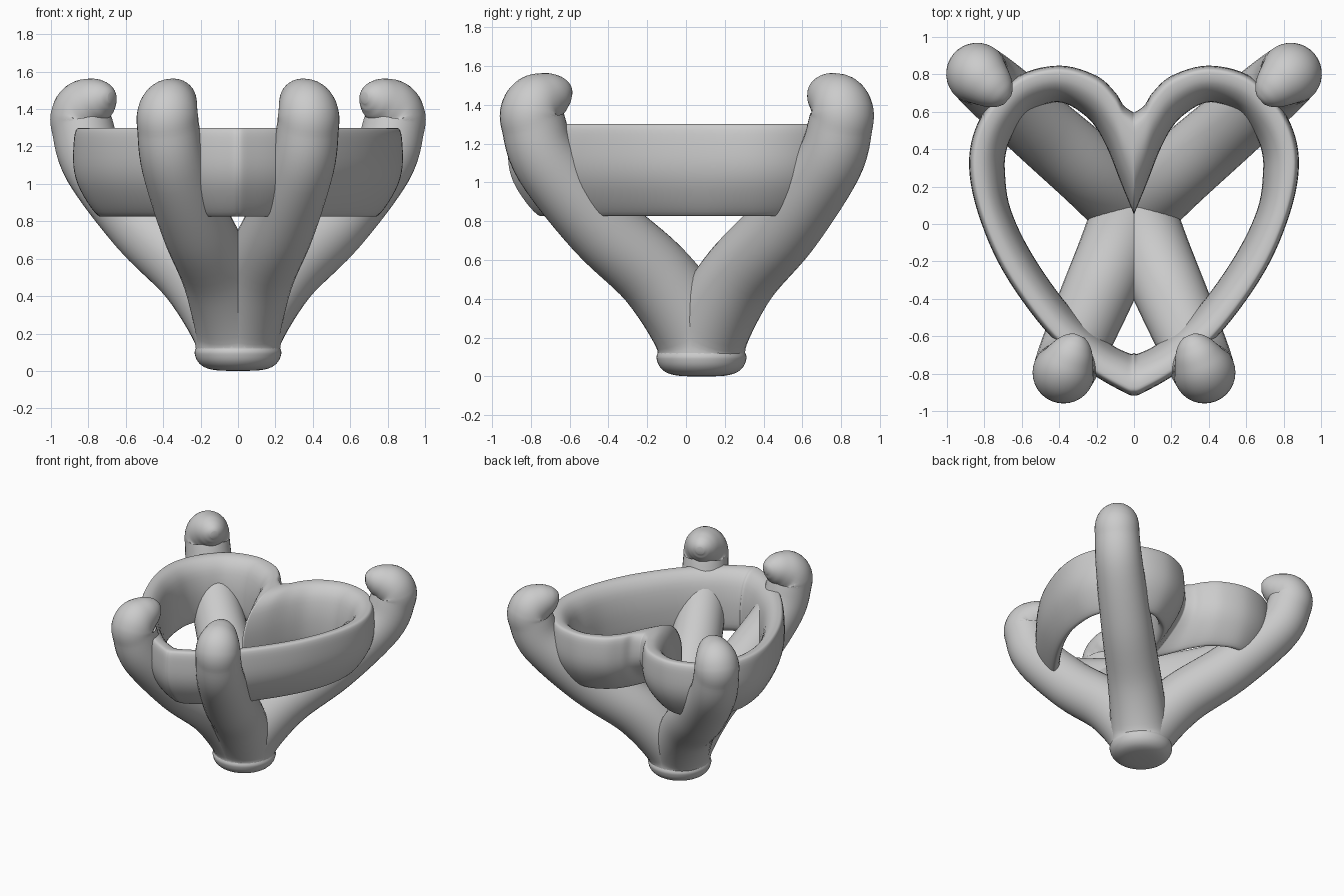
import bpy, bmesh, math
from mathutils import Vector

if "Cube" in bpy.data.objects:
    bpy.data.objects.remove(bpy.data.objects["Cube"])


def spline(points, steps, closed=False):
    """Catmull-Rom interpolation through points of any dimension."""
    n, out = len(points), []
    for i in range(n if closed else n - 1):
        ids = [i - 1, i, i + 1, i + 2]
        ids = [k % n if closed else min(max(k, 0), n - 1) for k in ids]
        a, b, c, d = [points[k] for k in ids]
        for s in range(steps):
            t = s / steps
            out.append([0.5 * (2 * q + (r - p) * t + (2 * p - 5 * q + 4 * r - u) * t * t
                               + (3 * q - p - 3 * r + u) * t ** 3)
                        for p, q, r, u in zip(a, b, c, d)])
    if not closed:
        out.append(list(points[-1]))
    return out


def skin(name, rings, caps=True, mirror=True):
    """Join closed rings of points into one smooth surface."""
    bm = bmesh.new()
    vs = [[bm.verts.new(p) for p in ring] for ring in rings]
    n = len(rings[0])
    for a, b in zip(vs, vs[1:]):
        for j in range(n):
            k = (j + 1) % n
            bm.faces.new((a[j], a[k], b[k], b[j]))
    if caps:
        bm.faces.new(vs[0])
        bm.faces.new(vs[-1])
    bmesh.ops.recalc_face_normals(bm, faces=bm.faces)
    mesh = bpy.data.meshes.new(name)
    bm.to_mesh(mesh)
    bm.free()
    ob = bpy.data.objects.new(name, mesh)
    bpy.context.collection.objects.link(ob)
    if mirror:
        mod = ob.modifiers.new("Mirror", 'MIRROR')
        mod.merge_threshold = 0.001
    bpy.ops.object.select_all(action='DESELECT')
    ob.select_set(True)
    bpy.context.view_layer.objects.active = ob
    bpy.ops.object.shade_smooth_by_angle(angle=math.radians(40))
    return ob


# Heart bezel: half outline as (outer x, outer y, inner x, inner y)
outline = [(0, .59, 0, .05), (.055, .63, .07, .22), (.1, .7, .15, .42), (.2, .79, .24, .56),
           (.39, .845, .39, .65), (.6, .8, .54, .61), (.75, .67, .63, .51), (.85, .5, .68, .4),
           (.88, .3, .69, .28), (.83, .05, .66, .08), (.7, -.25, .54, -.17),
           (.48, -.56, .34, -.45), (.25, -.78, .14, -.63), (.05, -.9, .03, -.69),
           (0, -.915, 0, -.69)]
# wall section: (fraction from outer to inner, height)
section = [(0, 1.1), (.01, 1.22), (.07, 1.285), (.2, 1.3), (.5, 1.285), (.78, 1.22),
           (.95, 1.1), (1, .97), (.97, .87), (.83, .83), (.68, .833), (.4, .9), (.12, 1.0)]
profile = spline(section, 3, closed=True)
rings = [[(ox + (ix - ox) * t, oy + (iy - oy) * t, z) for t, z in profile]
         for ox, oy, ix, iy in spline(outline, 6)]
skin("heart_bezel", rings, caps=False)


# Prongs: lean outwards from the base and hook inwards at the tip
def prong(name, end):
    start = Vector((0, .08, 0))
    reach = Vector((end[0], end[1], 0)) - start
    length = reach.length
    out = reach.normalized()
    side = out.cross(Vector((0, 0, 1)))
    stem = [(0, .1, .225), (.05, .25, .215), (.275, .52, .2), (.6, .78, .19),
            (.91, 1.1, .175), (.995, 1.3, .166)]
    hook = [(0, 1.365, .165), (-.03, 1.41, .155), (-.09, 1.44, .13), (-.15, 1.455, .1),
            (-.19, 1.46, .065), (-.21, 1.46, .03)]
    path = [(f * length, z, r) for f, z, r in stem] + [(length + d, z, r) for d, z, r in hook]
    pts = spline(path, 6)
    rings = []
    for i, (d, z, r) in enumerate(pts):
        a, b = pts[max(i - 1, 0)], pts[min(i + 1, len(pts) - 1)]
        tangent = (out * (b[0] - a[0]) + Vector((0, 0, b[1] - a[1]))).normalized()
        if i == 0:
            tangent = Vector((0, 0, 1))
        across = side.cross(tangent)
        centre = start + out * d + Vector((0, 0, z))
        rings.append([centre + side * (r * math.cos(w)) + across * (r * math.sin(w))
                      for w in (math.tau * k / 32 for k in range(32))])
    skin(name, rings)


prong("front_prongs", (.375, -.79))
prong("back_prongs", (.835, .8))

# Rounded base button under the prongs
button = [(.03, 0), (.12, .004), (.18, .02), (.215, .05), (.23, .085), (.23, .11), (.21, .15)]
skin("base_button",
     [[(r * math.cos(w), .08 + r * math.sin(w), z)
       for w in (math.tau * k / 48 for k in range(48))] for r, z in spline(button, 3)],
     mirror=False)
